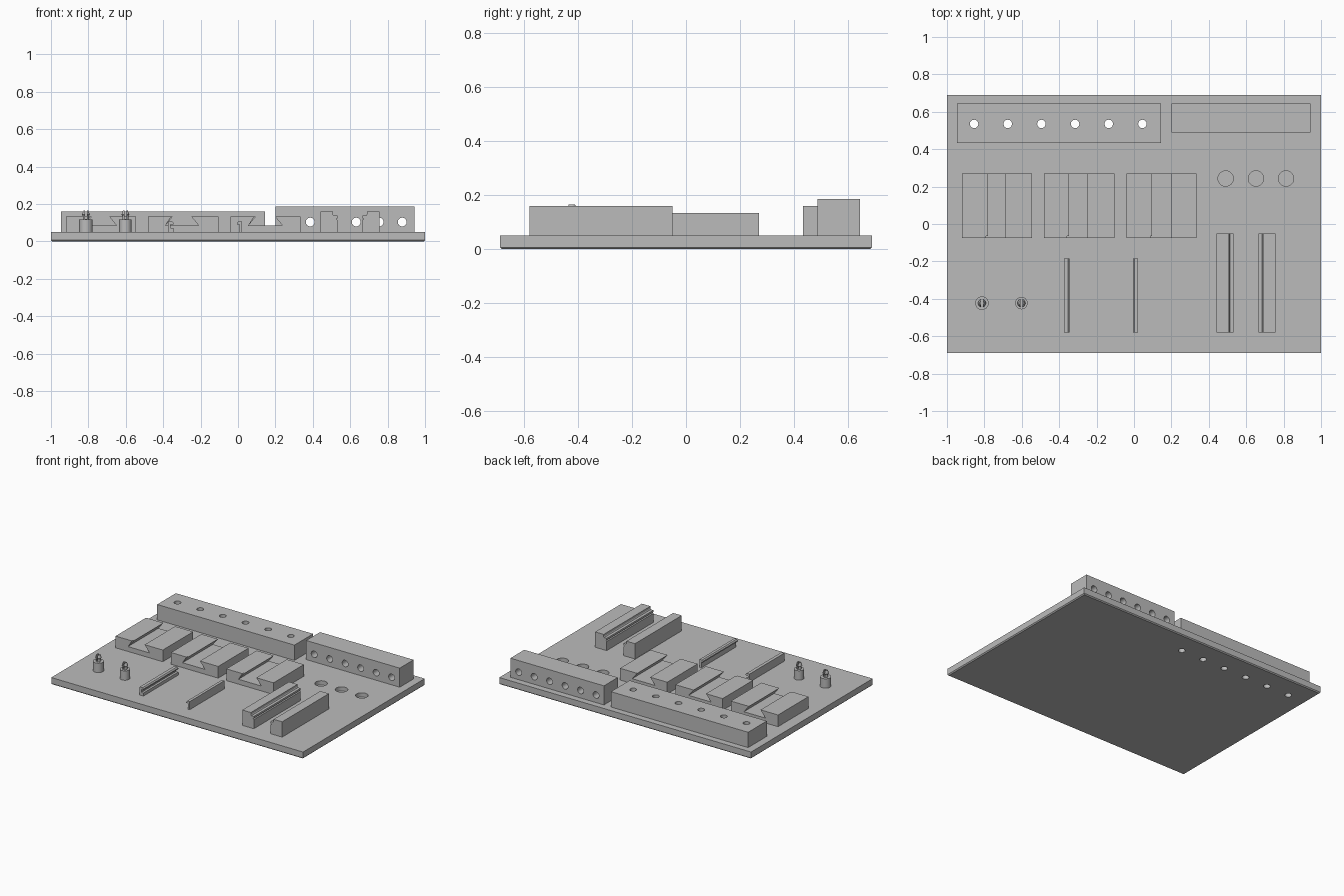
import bpy, bmesh, math
from mathutils import Matrix, Vector

old = bpy.data.objects.get("Cube")
if old:
    bpy.data.objects.remove(old, do_unlink=True)

grey = bpy.data.materials.new("plain grey")
grey.use_nodes = True
grey.diffuse_color = (0.5, 0.5, 0.5, 1)
grey.node_tree.nodes["Principled BSDF"].inputs["Base Color"].default_value = (0.5, 0.5, 0.5, 1)

BASE = 0.05      # top of the plate
SIDES = 40


def make(name, bm):
    bmesh.ops.recalc_face_normals(bm, faces=bm.faces)
    mesh = bpy.data.meshes.new(name)
    bm.to_mesh(mesh)
    bm.free()
    mesh.materials.append(grey)
    ob = bpy.data.objects.new(name, mesh)
    bpy.context.collection.objects.link(ob)
    return ob


def add_box(bm, x0, x1, y0, y1, z0, z1):
    m = Matrix.Translation(((x0 + x1) / 2, (y0 + y1) / 2, (z0 + z1) / 2))
    bmesh.ops.create_cube(bm, size=1, matrix=m @ Matrix.Diagonal((x1 - x0, y1 - y0, z1 - z0, 1)))


def box(name, *limits):
    bm = bmesh.new()
    add_box(bm, *limits)
    return make(name, bm)


def rods(name, centres, radius, depth, axis="Z"):
    """Several cylinders in one mesh, used as a drill."""
    bm = bmesh.new()
    turn = Matrix.Rotation(math.pi / 2, 4, "X") if axis == "Y" else Matrix()
    for c in centres:
        bmesh.ops.create_cone(bm, cap_ends=True, segments=SIDES, radius1=radius, radius2=radius,
                              depth=depth, matrix=Matrix.Translation(c) @ turn)
    return make(name, bm)


def add_profile(bm, points, y0, y1):
    face = bm.faces.new([bm.verts.new((x, y0, z)) for x, z in points])
    out = bmesh.ops.extrude_face_region(bm, geom=[face])
    verts = [v for v in out["geom"] if isinstance(v, bmesh.types.BMVert)]
    bmesh.ops.translate(bm, verts=verts, vec=(0, y1 - y0, 0))


def extrude(name, points, y0, y1):
    bm = bmesh.new()
    add_profile(bm, points, y0, y1)
    return make(name, bm)


def lathe(name, outline, centre):
    bm = bmesh.new()
    verts = [bm.verts.new((r, 0, z)) for r, z in outline]
    edges = [bm.edges.new(pair) for pair in zip(verts, verts[1:])]
    bmesh.ops.spin(bm, geom=verts + edges, axis=(0, 0, 1), cent=(0, 0, 0),
                   angle=math.tau, steps=SIDES)
    bmesh.ops.remove_doubles(bm, verts=bm.verts, dist=1e-5)
    bmesh.ops.translate(bm, verts=bm.verts, vec=Vector((*centre, 0)))
    return make(name, bm)


def cut(ob, cutter):
    mod = ob.modifiers.new("cut", "BOOLEAN")
    mod.operation = "DIFFERENCE"
    mod.solver = "EXACT"
    mod.object = cutter
    deps = bpy.context.evaluated_depsgraph_get()
    result = bpy.data.meshes.new_from_object(ob.evaluated_get(deps))
    ob.modifiers.clear()
    ob.data = result


def smooth(ob):
    bpy.ops.object.select_all(action="DESELECT")
    ob.select_set(True)
    bpy.context.view_layer.objects.active = ob
    bpy.ops.object.shade_smooth_by_angle(angle=math.radians(30))


cutters = []

# Base plate with a small chamfer round the bottom
bm = bmesh.new()
add_box(bm, -1, 1, -0.69, 0.69, 0, BASE)
rim = [e for e in bm.edges if all(v.co.z < 0.01 for v in e.verts)]
bmesh.ops.bevel(bm, geom=rim, offset=0.007, segments=1, affect="EDGES")
base = make("base_plate", bm)

# Block with vertical through holes, which also pierce the plate
upright = box("vertical_hole_block", -0.945, 0.145, 0.433, 0.645, BASE, 0.16)
drill = rods("vertical_drill", [(-0.855 + 0.18 * i, 0.535, 0.1) for i in range(6)], 0.0225, 0.4)
cut(upright, drill)
cut(base, drill)
cutters.append(drill)

# Shallow round pockets in the plate
drill = rods("pocket_drill", [(x, 0.243, BASE) for x in (0.49, 0.652, 0.813)], 0.041, 0.06)
cut(base, drill)
cutters.append(drill)

# Block with horizontal through holes
lying = box("horizontal_hole_block", 0.2, 0.943, 0.488, 0.645, BASE, 0.187)
drill = rods("horizontal_drill", [(0.263 + 0.123 * i, 0.56, 0.104) for i in range(6)],
             0.0235, 0.4, "Y")
cut(lying, drill)
cutters.append(drill)

# Dovetail blocks: slot narrow at the top, with a wider lead-in at the front
for i, (left, mid, half) in enumerate([(-0.92, -0.735, 0.046), (-0.48, -0.299, 0.049),
                                       (-0.04, 0.147, 0.051)]):
    right = left + 0.375
    top, floor, flare = 0.134, 0.085, 0.04
    bm = bmesh.new()
    for y0, y1, extra in ((-0.065, 0.27, 0), (-0.075, -0.065, 0.009)):
        add_profile(bm, [(left, BASE), (right, BASE), (right, top), (mid + half, top),
                         (mid + half + flare, floor), (mid - half - flare, floor),
                         (mid - half - extra, top), (left, top)], y0, y1)
    make(f"dovetail_block_{i + 1}", bm)

# Split snap pins
for i, (x, r) in enumerate([(-0.813, 0.036), (-0.602, 0.033)]):
    pin = lathe(f"snap_pin_{i + 1}",
                [(0, BASE), (r, BASE), (r, 0.117), (0.016, 0.117), (0.016, 0.135),
                 (0.021, 0.143), (0.013, 0.165), (0, 0.165)], (x, -0.423))
    slot = box("pin_slot", x - 0.005, x + 0.005, -0.48, -0.36, 0.12, 0.2)
    cut(pin, slot)
    cutters.append(slot)
    smooth(pin)

# Thin snap rails: a channel and a single hook
extrude("channel_rail", [(-0.375, BASE), (-0.345, BASE), (-0.345, 0.072), (-0.361, 0.072),
                         (-0.361, 0.092), (-0.345, 0.092), (-0.345, 0.1), (-0.352, 0.108),
                         (-0.375, 0.108)], -0.58, -0.185)
extrude("hook_rail", [(0.008, BASE), (0.022, BASE), (0.022, 0.108), (0.002, 0.108),
                      (-0.005, 0.1), (-0.005, 0.092), (0.008, 0.092)], -0.58, -0.185)

# Pair of tall stepped rails facing each other
step = [(0, BASE), (0.092, BASE), (0.092, 0.115), (0.085, 0.12), (0.092, 0.125),
        (0.092, 0.138), (0.072, 0.138), (0.068, 0.144), (0.068, 0.16), (0, 0.16)]
extrude("left_stepped_rail", [(0.757 - x, z) for x, z in step], -0.58, -0.05)
extrude("right_stepped_rail", [(0.44 + x, z) for x, z in step], -0.58, -0.05)

for ob in (base, upright, lying):
    smooth(ob)
for ob in cutters:
    bpy.data.objects.remove(ob, do_unlink=True)
